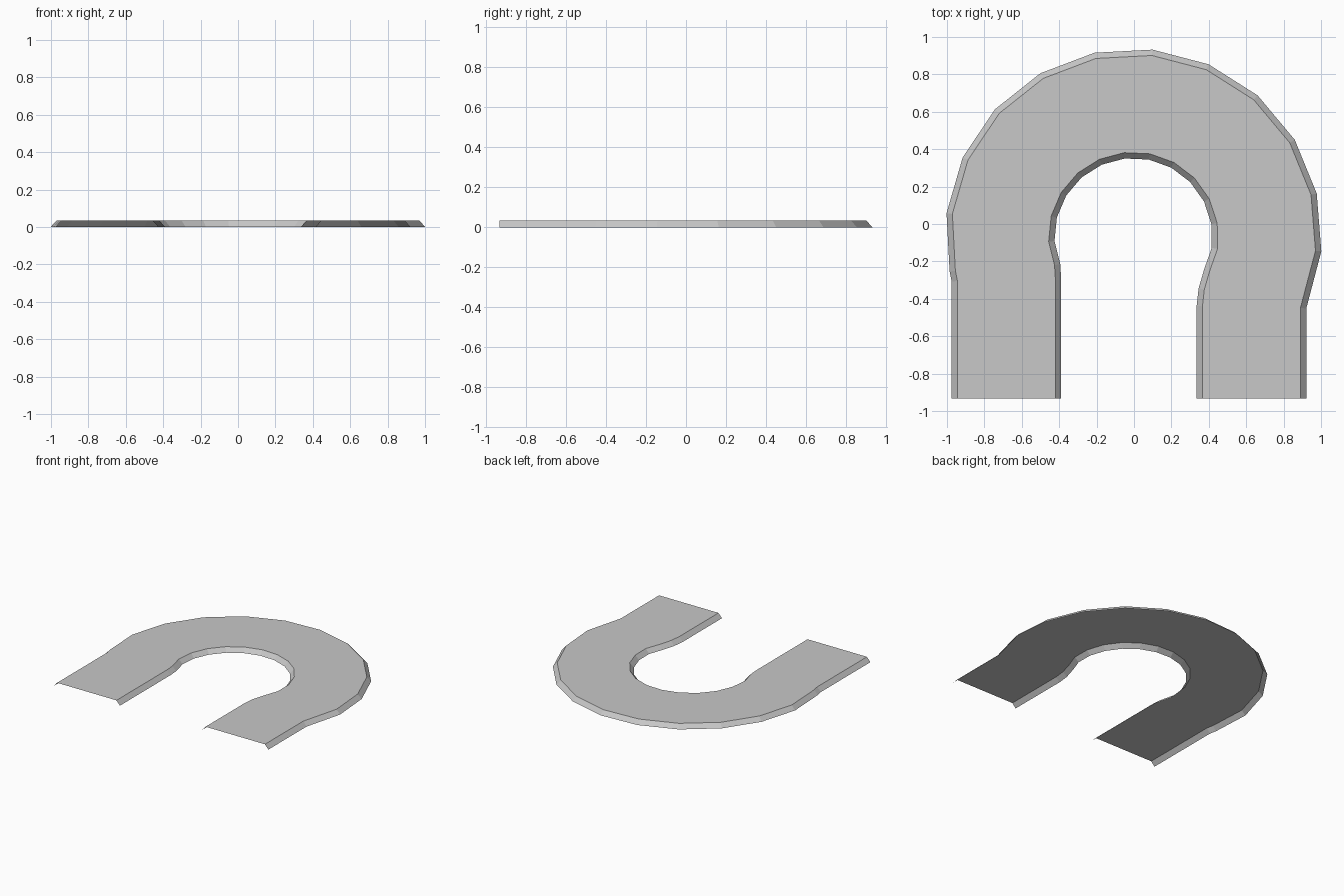
import bpy, bmesh, math
from mathutils import Vector

if "Cube" in bpy.data.objects:
    bpy.data.objects.remove(bpy.data.objects["Cube"])

H = 0.034          # deck height
BEVEL = 0.031      # how far the sloped sides spread outwards
CENTRE = Vector((-0.003, -0.07))
END_Y = -0.932


def arc(radius, start, step, count):
    """Points of the bend, from the left leg clockwise to the right leg."""
    angles = [math.radians(start - step * i) for i in range(count)]
    return [CENTRE + radius * Vector((math.cos(a), math.sin(a))) for a in angles]


def offset(points, dist):
    """Mitred offset to the left of the travel direction."""
    normals = []
    for a, b in zip(points, points[1:]):
        d = (b - a).normalized()
        normals.append(Vector((-d.y, d.x)))
    result = []
    for i, p in enumerate(points):
        n1 = normals[max(i - 1, 0)]
        n2 = normals[min(i, len(normals) - 1)]
        result.append(p + (n1 + n2) * dist / (1 + n1.dot(n2)))
    return result


def path(left, bend, right):
    return [Vector(p) for p in left] + bend + [Vector(p) for p in right]


# Upper edges of the deck: straight legs, short transitions and the round bend
outer = path([(-0.944, END_Y), (-0.944, -0.305), (-0.955, -0.25)],
             arc(0.976, 172.7, 17.7, 11),
             [(0.890, -0.448), (0.890, END_Y)])
inner = path([(-0.420, END_Y), (-0.420, -0.30), (-0.425, -0.22)],
             arc(0.454, 183, 17.36, 12),
             [(0.405, -0.25), (0.376, -0.35), (0.366, -0.44), (0.366, END_Y)])

# Curved track deck: flat top with sloped sides, open underneath and at the ends
bm = bmesh.new()


def add_row(points, z):
    return [bm.verts.new((p.x, p.y, z)) for p in points]


outer_top, inner_top = add_row(outer, H), add_row(inner, H)
outer_low = add_row(offset(outer, BEVEL), 0)
inner_low = add_row(offset(inner, -BEVEL), 0)

top = bm.faces.new(inner_top + outer_top[::-1])
for upper, lower in ((outer_top, outer_low), (inner_low, inner_top)):
    for i in range(len(upper) - 1):
        bm.faces.new((upper[i], lower[i], lower[i + 1], upper[i + 1]))

bm.normal_update()
if top.normal.z < 0:
    top.normal_flip()
for f in bm.faces:
    if f.normal.z < 0:
        f.normal_flip()
bmesh.ops.triangulate(bm, faces=[top])

mesh = bpy.data.meshes.new("curved_track")
bm.to_mesh(mesh)
bm.free()
track = bpy.data.objects.new("curved_track", mesh)
bpy.context.collection.objects.link(track)

grey = bpy.data.materials.new("light grey")
grey.diffuse_color = (0.58, 0.58, 0.58, 1)
grey.use_nodes = True
grey.node_tree.nodes["Principled BSDF"].inputs["Base Color"].default_value = grey.diffuse_color
mesh.materials.append(grey)
